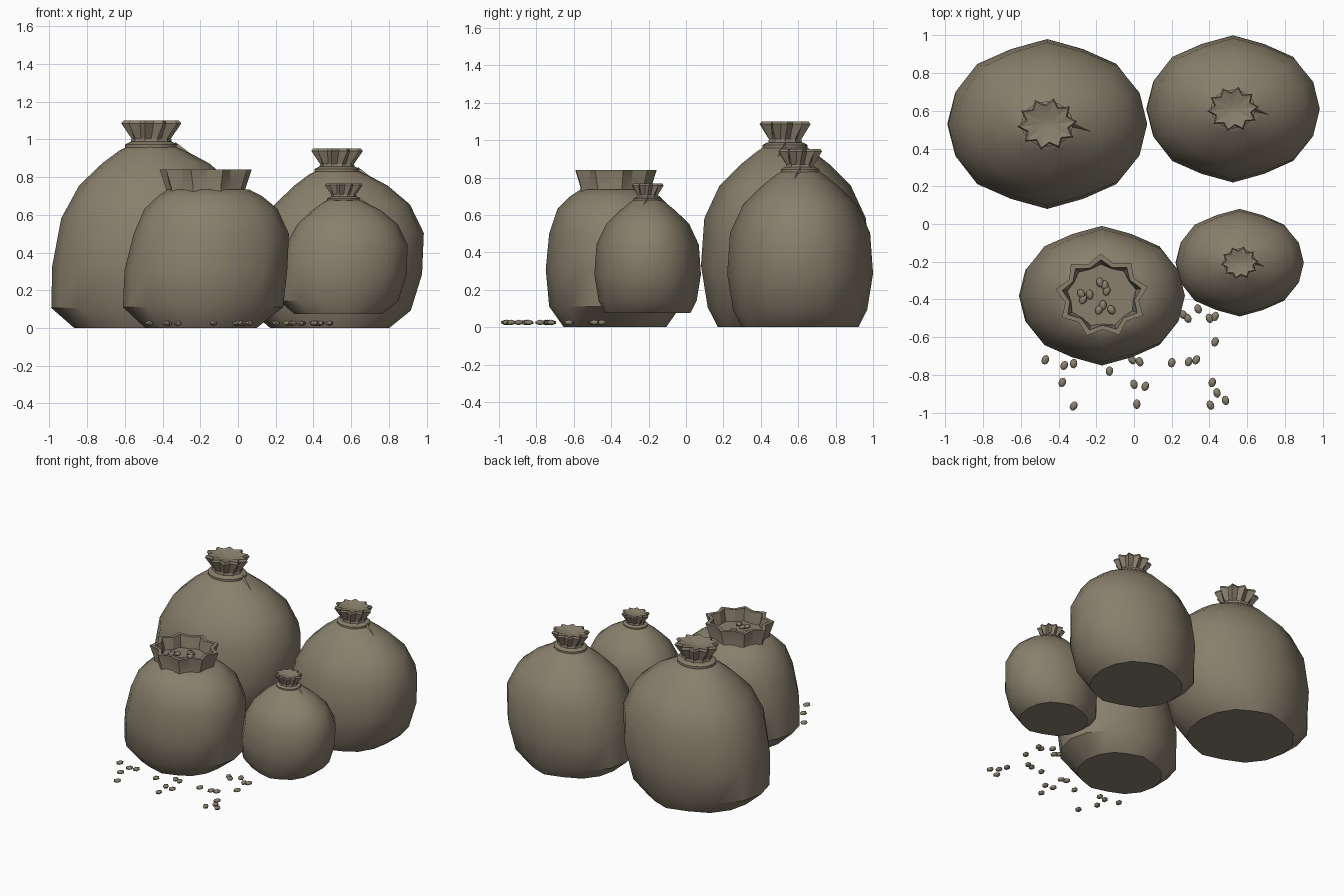
import bpy, bmesh, math, random
from mathutils import Matrix, Vector

if "Cube" in bpy.data.objects:
    bpy.data.objects.remove(bpy.data.objects["Cube"])

random.seed(4)
burlap = bpy.data.materials.new("burlap_brown")
burlap.diffuse_color = (0.25, 0.215, 0.152, 1)
burlap.use_nodes = True
burlap.node_tree.nodes["Principled BSDF"].inputs["Base Color"].default_value = burlap.diffuse_color


def finish(name, bm, angle=35):
    bmesh.ops.recalc_face_normals(bm, faces=bm.faces)
    me = bpy.data.meshes.new(name)
    bm.to_mesh(me)
    bm.free()
    me.materials.append(burlap)
    for p in me.polygons:
        p.use_smooth = True
    me.set_sharp_from_angle(angle=math.radians(angle))
    ob = bpy.data.objects.new(name, me)
    bpy.context.collection.objects.link(ob)
    return ob


def loft(name, rings, angle=35):
    """Closed skin through rings of points, capped at both ends."""
    bm = bmesh.new()
    vs = [[bm.verts.new(p) for p in r] for r in rings]
    n = len(vs[0])
    for a, b in zip(vs, vs[1:]):
        for i in range(n):
            j = (i + 1) % n
            bm.faces.new((a[i], a[j], b[j], b[i]))
    bm.faces.new(vs[0][::-1])
    bm.faces.new(vs[-1])
    return finish(name, bm, angle)


def body_ring(c, rx, ry, z, left, right, depth, n=16):
    """Lopsided oval: separate left and right reach, flattened between corners."""
    pts = []
    for i in range(n):
        a = 2 * math.pi * i / n
        k = 0.955 if i % 8 in (3, 5) else 1.0
        reach = right if math.cos(a) > 0 else left
        pts.append((c[0] + rx * reach * k * math.cos(a),
                    c[1] + ry * depth * k * math.sin(a), z))
    return pts


def star_ring(c, r, pinch, z, points, squash=0.87, turn=0.0):
    """Pleated ring: every second point is pulled in by pinch."""
    pts = []
    for i in range(points * 2):
        a = math.pi * i / points + turn
        q = r * (pinch if i % 2 else 1)
        pts.append((c[0] + q * math.cos(a), c[1] + q * squash * math.sin(a), z))
    return pts


# height fraction, left reach, right reach, depth
TIED = [(0, .77, .60, .80), (.11, 1, .85, .92), (.34, .99, .98, 1),
        (.60, .90, 1, .96), (.78, .72, .84, .78), (.90, .49, .58, .52),
        (.97, .32, .34, .33), (1, .21, .21, .23)]
OPEN = [(0, .73, .61, .74), (.15, 1, .93, .95), (.42, .98, .98, 1),
        (.68, .87, 1, .95), (.86, .74, .86, .83), (.95, .58, .68, .65),
        (1, .46, .52, .50)]


def sack_body(name, c, rx, ry, z0, h, profile):
    loft(name, [body_ring(c, rx, ry, z0 + f * h, l, r, d)
                for f, l, r, d in profile])


def tied_sack(name, c, rx, ry, z0, h, s):
    sack_body(name + "_body", c, rx, ry, z0, h, TIED)
    z = z0 + h
    # pleated ruffle above the knot
    loft(name + "_ruffle", [
        star_ring(c, .115 * s, .92, z - .02 * s, 10),
        star_ring(c, .105 * s, .88, z + .035 * s, 10),
        star_ring(c, .160 * s, .74, z + .115 * s, 10, turn=.1),
        star_ring(c, .148 * s, .74, z + .130 * s, 10, turn=.1),
        star_ring(c, .030 * s, .90, z + .105 * s, 10)], 25)
    # cord around the neck
    loft(name + "_cord", [
        star_ring(c, .115 * s, 1, z - .025 * s, 8),
        star_ring(c, .138 * s, 1, z - .012 * s, 8),
        star_ring(c, .138 * s, 1, z + .004 * s, 8),
        star_ring(c, .110 * s, 1, z + .018 * s, 8)])
    # cord end lying down the shoulder
    bm = bmesh.new()
    base = [bm.verts.new((c[0] + x * s, c[1] + y * s, z + dz * s)) for x, y, dz in
            ((.10, .045, -.03), (.10, -.035, -.03), (.13, .00, .015), (.08, 0, -.08))]
    tip = bm.verts.new((c[0] + .28 * s, c[1] - .06 * s, z - .10 * s))
    a, b, top, low = base
    for f in ((a, top, tip), (top, b, tip), (b, low, tip), (low, a, tip),
              (a, low, b, top)):
        bm.faces.new(f)
    finish(name + "_cord_end", bm, 25)


tied_sack("large_sack", (-.46, .53), .53, .45, 0, .97, 1.0)
tied_sack("medium_sack", (.525, .61), .46, .39, 0, .84, .86)
tied_sack("small_sack", (.56, -.205), .34, .285, .075, .61, .63)

# open sack with a pleated collar and filled mouth
oc = (-.17, -.38)
sack_body("open_sack_body", oc, .44, .37, 0, .735, OPEN)
loft("open_sack_collar", [
    star_ring(oc, .215, .93, .715, 9, .9, .2),
    star_ring(oc, .215, .90, .745, 9, .9, .2),
    star_ring(oc, .248, .80, .84, 9, .9, .2),
    star_ring(oc, .212, .82, .84, 9, .9, .2),
    star_ring(oc, .185, .90, .755, 9, .9, .2)], 25)


def grain(name, x, y, z):
    bm = bmesh.new()
    m = (Matrix.Translation((x, y, z))
         @ Matrix.Rotation(random.uniform(-.6, .6), 4, 'Z')
         @ Matrix.Diagonal((.022, .029, .015, 1)))
    bmesh.ops.create_icosphere(bm, subdivisions=1, radius=1, matrix=m)
    finish(name, bm, 50)


# spilled grains on the ground
SPILLED = [(-.47, -.72), (-.37, -.75), (-.32, -.74), (-.38, -.84), (-.32, -.965),
           (-.13, -.78), (-.01, -.72), (.03, -.73), (0, -.85), (.06, -.86),
           (.015, -.955), (.20, -.735), (.29, -.73), (.33, -.72), (.43, -.625),
           (.26, -.48), (.285, -.50), (.34, -.45), (.40, -.50), (.43, -.49),
           (.415, -.84), (.44, -.895), (.485, -.935), (.405, -.96)]
for i, (x, y) in enumerate(SPILLED):
    grain(f"spilled_grain_{i}", x, y, .025)

# grains in the open mouth
MOUTH = [(-.28, -.37), (-.27, -.40), (-.235, -.375), (-.18, -.31), (-.155, -.325),
         (-.145, -.355), (-.165, -.43), (-.185, -.455), (-.12, -.455)]
for i, (x, y) in enumerate(MOUTH):
    grain(f"mouth_grain_{i}", x, y, .768)
